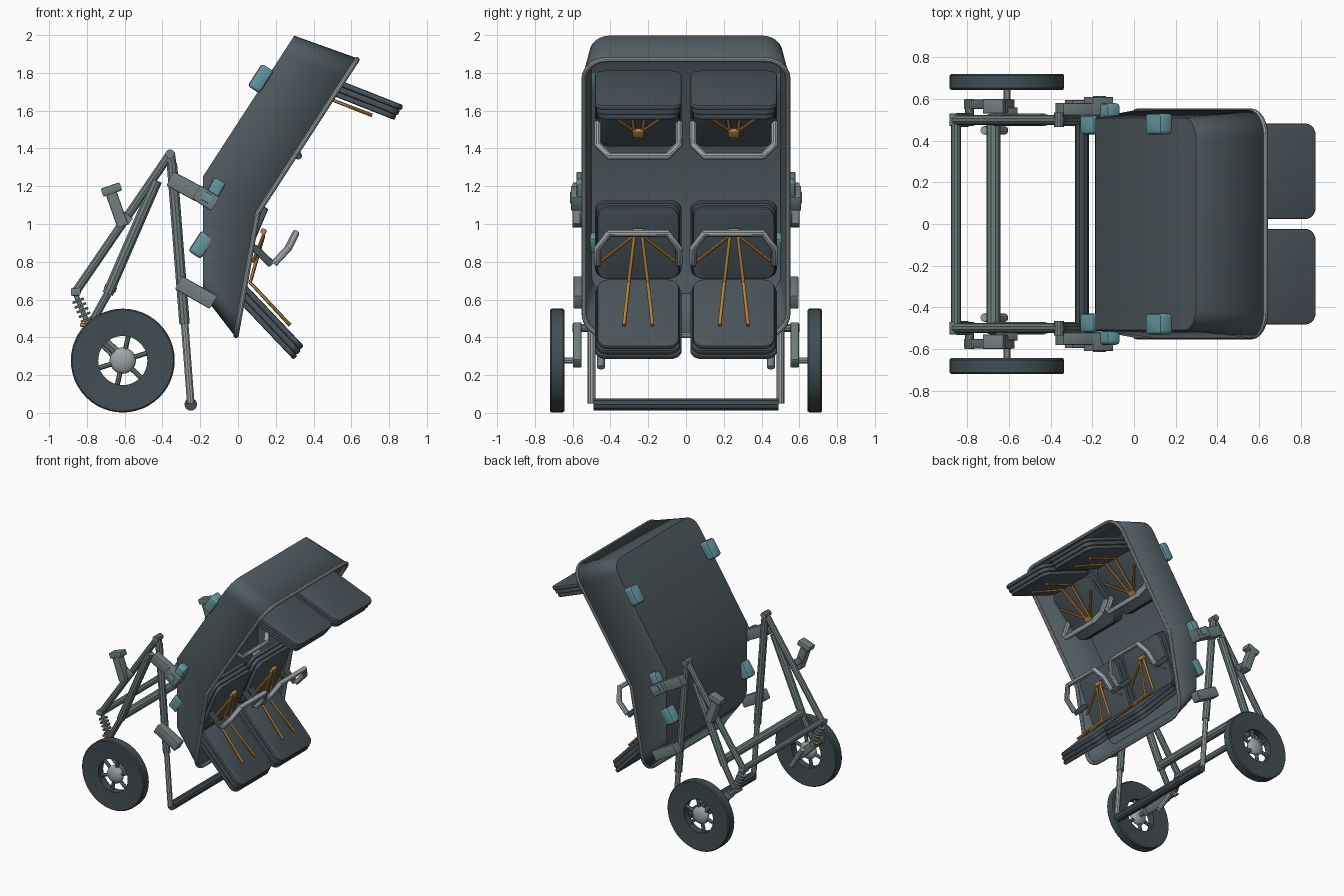
import bpy, bmesh
from math import sin, cos, pi, radians, atan2, hypot
from mathutils import Matrix, Vector

if "Cube" in bpy.data.objects:
    bpy.data.objects.remove(bpy.data.objects["Cube"])


def material(name, rgb):
    m = bpy.data.materials.new(name)
    m.use_nodes = True
    m.diffuse_color = (*rgb, 1)
    m.node_tree.nodes["Principled BSDF"].inputs["Base Color"].default_value = (*rgb, 1)
    return m


SLATE = material("slate shell", (0.085, 0.11, 0.125))
PAD = material("seat slate", (0.07, 0.09, 0.105))
RUBBER = material("dark rubber", (0.055, 0.075, 0.085))
FRAME = material("frame grey", (0.17, 0.21, 0.215))
STEEL = material("light steel", (0.34, 0.37, 0.39))
TEAL = material("teal pads", (0.13, 0.31, 0.35))
ORANGE = material("orange straps", (0.52, 0.24, 0.05))


def add(name, mesh, mat, smooth=True):
    ob = bpy.data.objects.new(name, mesh)
    bpy.context.collection.objects.link(ob)
    mesh.materials.clear()
    mesh.materials.append(mat)
    if smooth:
        bpy.ops.object.select_all(action="DESELECT")
        ob.select_set(True)
        bpy.context.view_layer.objects.active = ob
        bpy.ops.object.shade_smooth_by_angle(angle=radians(35))
    return ob


def tube(name, pts, r, mat, closed=False):
    """Round bar swept along a polyline."""
    cu = bpy.data.curves.new(name, "CURVE")
    cu.dimensions = "3D"
    cu.bevel_depth, cu.bevel_resolution, cu.use_fill_caps = r, 3, True
    sp = cu.splines.new("POLY")
    sp.points.add(len(pts) - 1)
    for p, co in zip(sp.points, pts):
        p.co = (*co, 1)
    sp.use_cyclic_u = closed
    tmp = bpy.data.objects.new(name + "_path", cu)
    mesh = bpy.data.meshes.new_from_object(tmp)
    bpy.data.objects.remove(tmp)
    return add(name, mesh, mat)


def block(name, loc, size, angle, mat, corner=0.0, edge=0.008):
    """Box turned in the side plane; corner rounds the edges along its local z."""
    bm = bmesh.new()
    bmesh.ops.create_cube(bm, size=1, matrix=Matrix.Diagonal((*size, 1)))
    if corner:
        up = [e for e in bm.edges if abs(e.verts[0].co.z - e.verts[1].co.z) > 1e-4]
        bmesh.ops.bevel(bm, geom=up, offset=corner, segments=5, affect="EDGES", profile=0.5)
    flat = [e for e in bm.edges if abs(e.verts[0].co.z - e.verts[1].co.z) < 1e-4]
    bmesh.ops.bevel(bm, geom=flat, offset=edge, segments=2, affect="EDGES", profile=0.5)
    bm.transform(Matrix.Translation(loc) @ Matrix.Rotation(-radians(angle), 4, "Y"))
    mesh = bpy.data.meshes.new(name)
    bm.to_mesh(mesh)
    bm.free()
    return add(name, mesh, mat)


def beam(name, a, b, y, width, thick, mat):
    """Square beam between two side-plane points."""
    mid = ((a[0] + b[0]) / 2, y, (a[1] + b[1]) / 2)
    ang = atan2(b[1] - a[1], b[0] - a[0]) * 180 / pi
    return block(name, mid, (hypot(b[0] - a[0], b[1] - a[1]), width, thick), ang, mat)


# Shell: a bent tray lofted between a back outline and a wider rim outline
def outline(top, mid, bottom, half, r):
    top, mid, bottom = Vector(top), Vector(mid), Vector(bottom)
    up, down = (top - mid).length, (bottom - mid).length

    def place(s, y):
        p = mid.lerp(top, s / up) if s >= 0 else mid.lerp(bottom, -s / down)
        return (p.x, y, p.y)

    pts = []
    for q in range(4):
        if q % 2 == 0:
            pts.append(place(0, half if q == 0 else -half))
        cy = (half - r) * (1 if q in (0, 3) else -1)
        cs = up - r if q < 2 else r - down
        for k in range(7):
            a = (q + k / 6) * pi / 2
            pts.append(place(cs + r * sin(a), cy + r * cos(a)))
    return pts


back = outline((0.30, 1.99), (-0.18, 1.25), (-0.18, 0.63), 0.505, 0.10)
rim = outline((0.63, 1.87), (0.105, 1.06), (-0.01, 0.41), 0.54, 0.12)
n, h = len(back), len(back) // 2
bm = bmesh.new()
vb = [bm.verts.new(p) for p in back]
vr = [bm.verts.new(p) for p in rim]
for i in range(n):
    j = (i + 1) % n
    bm.faces.new((vb[i], vb[j], vr[j], vr[i]))
bm.faces.new(vb[:h + 1])
bm.faces.new(vb[h:] + vb[:1])
bmesh.ops.recalc_face_normals(bm, faces=bm.faces)
mesh = bpy.data.meshes.new("shell")
bm.to_mesh(mesh)
bm.free()
shell = add("shell", mesh, SLATE)
wall = shell.modifiers.new("wall", "SOLIDIFY")
wall.thickness, wall.offset = 0.015, 0
tube("shell_rim", rim, 0.014, STEEL, closed=True)


# Seats: stacked slabs for each cushion and backrest
def cushion(name, x, z, angle, length, y, side):
    a = radians(angle)
    for k, (off, shrink, t) in enumerate(((-0.03, 0.0, 0.03), (0.0, 0.015, 0.034), (0.03, 0.03, 0.03))):
        o = off * side
        loc = (x - sin(a) * o, y, z + cos(a) * o)
        block(f"{name}_layer_{k}", loc, (length - shrink, 0.46 - shrink, t), angle, PAD, 0.055, 0.01)


def lap_bar(name, y, ends, knee, tip):
    half = 0.215
    pts = [(p[0], y + s * w, p[1]) for s, seq in ((-1, (ends, knee, tip)), (1, (tip, knee, ends)))
           for p, w in zip(seq, (half, half, half - 0.06) if s < 0 else (half - 0.06, half, half))]
    tube(name, pts, 0.02, STEEL)


for y in (-0.253, 0.253):
    side = "left" if y > 0 else "right"
    cushion(f"lower_cushion_{side}", 0.148, 0.501, -46.5, 0.52, y, 1)
    cushion(f"lower_backrest_{side}", 0.04, 0.91, 67, 0.44, y, -1)
    cushion(f"upper_cushion_{side}", 0.622, 1.68, -21.5, 0.51, y, -1)
    cushion(f"upper_backrest_{side}", 0.25, 1.585, 45.5, 0.44, y, -1)
    lap_bar(f"lower_lap_bar_{side}", y, (0.19, 0.79), (0.265, 0.87), (0.305, 0.95))
    lap_bar(f"upper_lap_bar_{side}", y, (0.25, 1.54), (0.29, 1.42), (0.32, 1.36))
    block(f"lower_buckle_{side}", (0.135, y, 0.96), (0.03, 0.06, 0.03), 67, ORANGE)
    block(f"upper_buckle_{side}", (0.235, y, 1.48), (0.05, 0.06, 0.03), 45, ORANGE)
    for s in (-1, 1):
        beam(f"lower_bar_arm_{side}", (0.08, 0.88), (0.18, 0.785), y + s * 0.215, 0.03, 0.04, PAD)
        beam(f"upper_bar_arm_{side}", (0.17, 1.55), (0.26, 1.53), y + s * 0.215, 0.03, 0.04, PAD)
        # Harness straps fan out from each buckle
        tube(f"lower_leg_strap_{side}", [(0.135, y + s * 0.02, 0.94), (0.065, y + s * 0.05, 0.69),
                                         (0.275, y + s * 0.075, 0.465)], 0.01, ORANGE)
        tube(f"lower_hip_strap_{side}", [(0.135, y + s * 0.02, 0.94), (0.08, y + s * 0.2, 0.80)], 0.009, ORANGE)
        tube(f"upper_leg_strap_{side}", [(0.235, y + s * 0.02, 1.49), (0.44, y + s * 0.05, 1.68),
                                         (0.71, y + s * 0.08, 1.575)], 0.01, ORANGE)
        tube(f"upper_hip_strap_{side}", [(0.235, y + s * 0.02, 1.49), (0.36, y + s * 0.18, 1.60)], 0.009, ORANGE)


# Wheels: dished ring, open spokes and a round hub
def wheel(name, y):
    bm = bmesh.new()
    prof = [(0.13, -0.03), (0.268, -0.038), (0.275, -0.03), (0.275, 0.03), (0.268, 0.038), (0.13, 0.03)]
    vs = [bm.verts.new((r, w, 0)) for r, w in prof]
    es = [bm.edges.new((vs[i], vs[(i + 1) % len(vs)])) for i in range(len(vs))]
    bmesh.ops.spin(bm, geom=vs + es, axis=(0, 1, 0), cent=(0, 0, 0), angle=2 * pi, steps=48, use_duplicate=False)
    bmesh.ops.remove_doubles(bm, verts=bm.verts, dist=1e-4)
    bmesh.ops.recalc_face_normals(bm, faces=bm.faces)
    bm.transform(Matrix.Translation((-0.61, y, 0.277)))
    mesh = bpy.data.meshes.new(name)
    bm.to_mesh(mesh)
    bm.free()
    add(name, mesh, RUBBER)
    bm = bmesh.new()
    bmesh.ops.create_uvsphere(bm, u_segments=24, v_segments=12, radius=0.07)
    bm.transform(Matrix.Translation((-0.61, y, 0.277)) @ Matrix.Diagonal((1, 0.5, 1, 1)))
    mesh = bpy.data.meshes.new(name + "_hub")
    bm.to_mesh(mesh)
    bm.free()
    add(name + "_hub", mesh, STEEL)
    for k in range(6):
        a = k * pi / 3 + 0.3
        tube(f"{name}_spoke_{k}", [(-0.61 + r * cos(a), y, 0.277 + r * sin(a)) for r in (0.05, 0.135)], 0.014, FRAME)


# Side frames, mirrored left and right
for s in (-1, 1):
    side = "left" if s > 0 else "right"
    y = 0.5 * s

    def bar(name, a, b, r, mat=FRAME, at=y):
        return tube(f"{name}_{side}", [(a[0], at, a[1]), (b[0], at, b[1])], r, mat)

    wheel(f"wheel_{side}", 0.682 * s)
    tube(f"axle_{side}", [(-0.61, 0.56 * s, 0.277), (-0.61, 0.67 * s, 0.277)], 0.016, STEEL)
    bar("front_leg_sleeve", (-0.35, 1.32), (-0.283, 0.47), 0.029)
    bar("front_leg_tube", (-0.283, 0.48), (-0.25, 0.05), 0.021, STEEL)
    bar("rear_strut", (-0.36, 1.37), (-0.86, 0.64), 0.024)
    bar("rear_leg", (-0.43, 1.23), (-0.69, 0.63), 0.03)
    bar("rear_leg_end", (-0.69, 0.63), (-0.79, 0.45), 0.022)
    bar("apex_link", (-0.36, 1.375), (-0.345, 1.27), 0.027)
    tube(f"apex_pin_{side}", [(-0.36, y - 0.035, 1.37), (-0.36, y + 0.035, 1.37)], 0.025, FRAME)
    block(f"strut_foot_{side}", (-0.86, y, 0.64), (0.05, 0.06, 0.04), 0, FRAME)
    # Spring unit and swing arm
    bar("damper", (-0.86, 0.63), (-0.795, 0.47), 0.014, STEEL)
    for k in range(5):
        x, z = -0.848 + 0.011 * k, 0.60 - 0.025 * k
        bar(f"spring_coil_{k}", (x, z), (x + 0.005, z - 0.012), 0.034)
    block(f"damper_tab_{side}", (-0.82, y, 0.465), (0.035, 0.05, 0.02), 0, ORANGE)
    beam(f"swing_arm_{side}", (-0.80, 0.46), (-0.59, 0.26), 0.575 * s, 0.045, 0.06, FRAME)
    bar("swing_pin", (-0.72, 0.40), (-0.62, 0.24), 0.02, STEEL, 0.45 * s)
    tube(f"swing_axle_{side}", [(-0.79, 0.47 * s, 0.45), (-0.79, 0.6 * s, 0.45)], 0.022, FRAME)
    # Grip block on a short stem
    beam(f"grip_stem_{side}", (-0.57, 1.01), (-0.65, 1.07), 0.54 * s, 0.04, 0.05, FRAME)
    beam(f"grip_arm_{side}", (-0.61, 0.99), (-0.67, 1.16), 0.565 * s, 0.07, 0.06, FRAME)
    beam(f"grip_head_{side}", (-0.72, 1.165), (-0.62, 1.2), 0.565 * s, 0.07, 0.045, FRAME)
    # Links that hold the shell
    beam(f"upper_link_{side}", (-0.36, 1.24), (-0.20, 1.155), 0.55 * s, 0.06, 0.085, FRAME)
    beam(f"upper_clamp_{side}", (-0.22, 1.17), (-0.12, 1.105), 0.565 * s, 0.09, 0.085, FRAME)
    beam(f"lower_link_{side}", (-0.315, 0.69), (-0.13, 0.585), 0.56 * s, 0.07, 0.08, FRAME)
    block(f"link_pad_{side}", (-0.13, 0.545 * s, 1.165), (0.15, 0.07, 0.07), 62, TEAL, 0.02, 0.015)
    block(f"link_cap_{side}", (-0.165, 0.575 * s, 1.14), (0.05, 0.08, 0.05), -30, TEAL)
    block(f"back_pad_upper_{side}", (0.12, 0.48 * s, 1.77), (0.14, 0.10, 0.075), 57, TEAL, 0.02, 0.015)
    block(f"back_pad_lower_{side}", (-0.195, 0.475 * s, 0.89), (0.13, 0.09, 0.08), 57, TEAL, 0.02, 0.015)

# Cross members
for name, x, z, r, half, mat in (("foot_bar", -0.25, 0.045, 0.034, 0.49, RUBBER),
                                 ("rear_bar", -0.855, 0.64, 0.024, 0.49, FRAME),
                                 ("middle_bar", -0.675, 0.66, 0.034, 0.48, FRAME)):
    tube(name, [(x, -half, z), (x, half, z)], r, mat)
